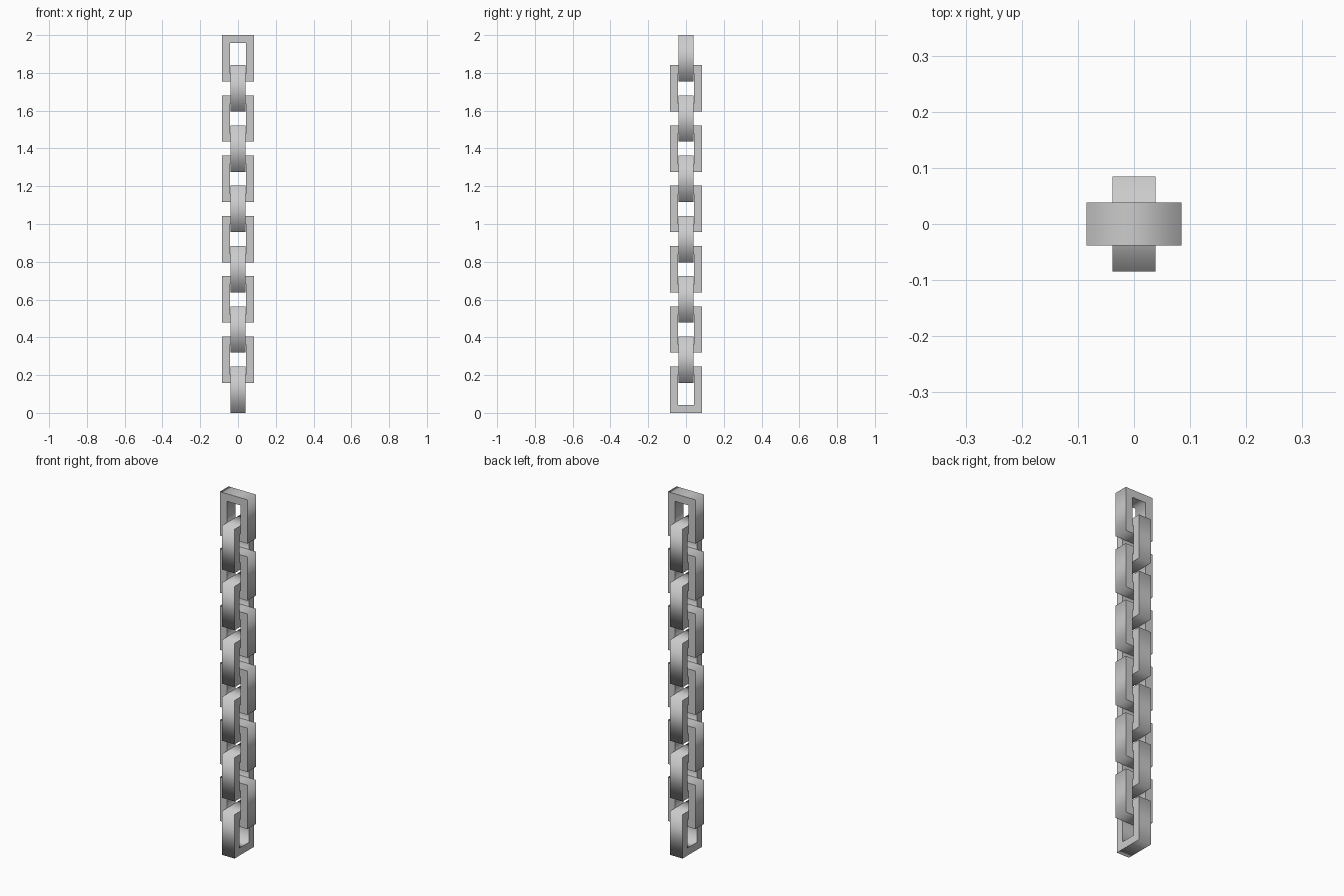
import bpy
import bmesh

if "Cube" in bpy.data.objects:
    bpy.data.objects.remove(bpy.data.objects["Cube"])

COUNT = 12        # links in the chain
HEIGHT = 0.2455   # link height
HALF_W = 0.085    # half of link width
HALF_T = 0.0385   # half of link thickness
BAR = 0.0425      # bar width
PITCH = (2.0 - HEIGHT) / (COUNT - 1)

steel = bpy.data.materials.new("steel_grey")
steel.diffuse_color = (0.6, 0.6, 0.6, 1)
steel.use_nodes = True
steel.node_tree.nodes["Principled BSDF"].inputs["Base Color"].default_value = steel.diffuse_color


def link_mesh():
    """Rectangular frame: flat front and back, softly shaded rims."""
    bm = bmesh.new()

    def loop(half_w, half_h, y):
        return [bm.verts.new((sx * half_w, y, sz * half_h))
                for sx, sz in ((-1, -1), (1, -1), (1, 1), (-1, 1))]

    h = HEIGHT / 2
    rings = [loop(HALF_W, h, -HALF_T), loop(HALF_W, h, HALF_T),
             loop(HALF_W - BAR, h - BAR, HALF_T),
             loop(HALF_W - BAR, h - BAR, -HALF_T)]
    for r in range(4):
        a, b = rings[r], rings[(r + 1) % 4]
        for i in range(4):
            j = (i + 1) % 4
            face = bm.faces.new((a[i], a[j], b[j], b[i]))
            face.smooth = r % 2 == 0      # rims smooth, front and back flat
    bmesh.ops.recalc_face_normals(bm, faces=bm.faces)
    # crisp borders between the flat sides and the rims
    for e in bm.edges:
        if len({f.smooth for f in e.link_faces}) == 2:
            e.smooth = False
    mesh = bpy.data.meshes.new("chain_link")
    bm.to_mesh(mesh)
    bm.free()
    mesh.materials.append(steel)
    return mesh


# Chain: alternate links turned a quarter turn
mesh = link_mesh()
turned = mesh.copy()
for v in turned.vertices:
    x, y, z = v.co
    v.co = (-y, x, z)
turned.update()
for n in range(COUNT):
    obj = bpy.data.objects.new(f"chain_link_{n + 1}", mesh if n % 2 else turned)
    obj.location.z = HEIGHT / 2 + n * PITCH
    bpy.context.collection.objects.link(obj)
